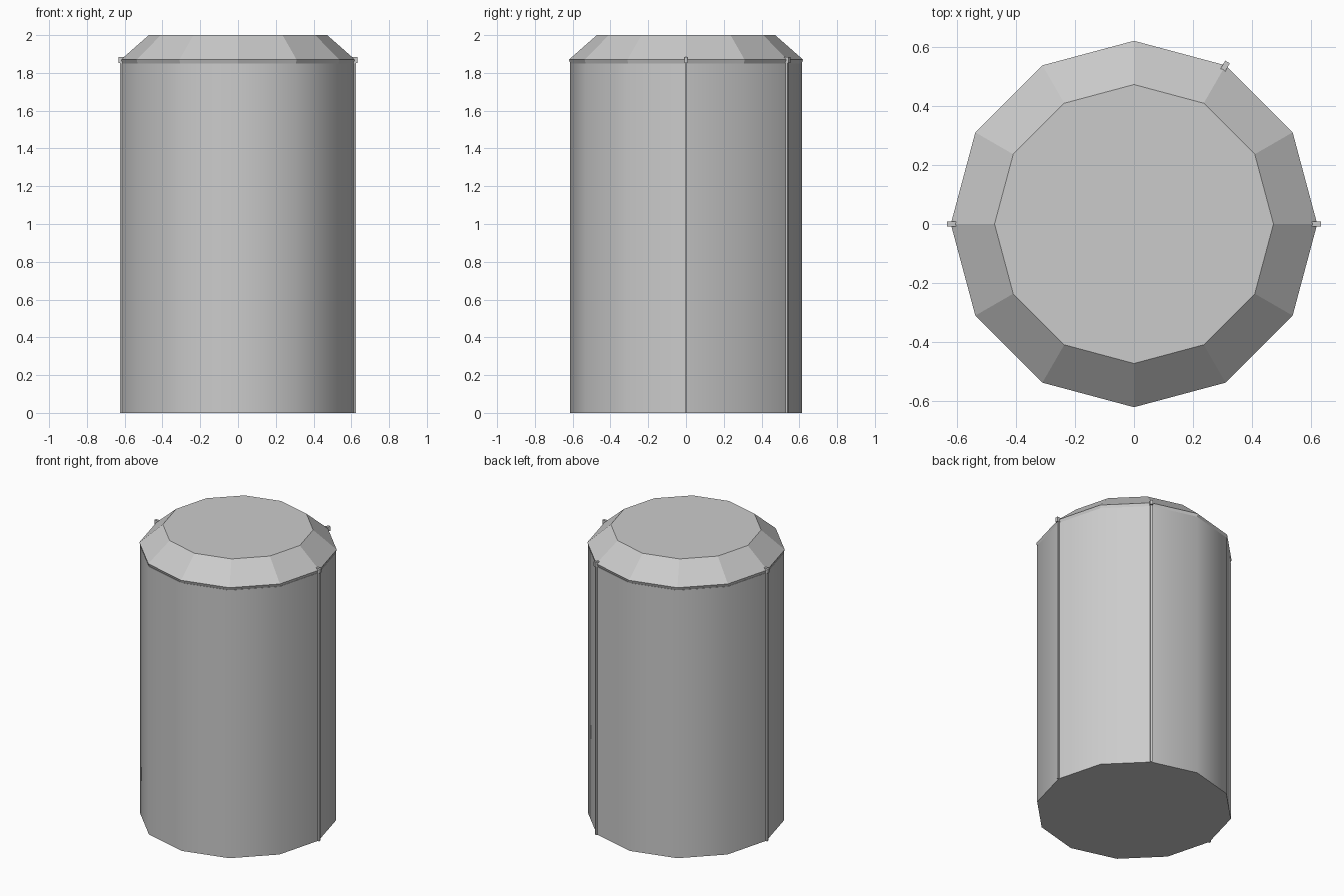
import bpy, bmesh, math
from mathutils import Matrix

if "Cube" in bpy.data.objects:
    bpy.data.objects.remove(bpy.data.objects["Cube"])

SIDES = 12

def lathe(name, profile, smooth=False):
    """Closed 12-sided solid from (radius, z) rings."""
    bm = bmesh.new()
    rings = []
    for r, z in profile:
        rings.append([bm.verts.new((r * math.cos(i * math.tau / SIDES),
                                    r * math.sin(i * math.tau / SIDES), z))
                      for i in range(SIDES)])
    for a, b in zip(rings, rings[1:]):
        for i in range(SIDES):
            j = (i + 1) % SIDES
            f = bm.faces.new((a[i], a[j], b[j], b[i]))
            f.smooth = smooth
    bm.faces.new(rings[0][::-1])
    bm.faces.new(rings[-1])
    # hard edges at the rims and along the seam strips
    for e in bm.edges:
        if any(len(f.verts) > 4 for f in e.link_faces):
            e.smooth = False
        a, b = e.verts
        if abs(a.co.z - b.co.z) > 0.5:
            ang = round(math.degrees(math.atan2(a.co.y, a.co.x))) % 360
            e.smooth = ang not in (0, 60, 180)
    me = bpy.data.meshes.new(name)
    bm.to_mesh(me)
    bm.free()
    ob = bpy.data.objects.new(name, me)
    bpy.context.collection.objects.link(ob)
    return ob

def radial_box(name, angle, r0, r1, width, z0, z1):
    """Box lying between two radii, turned to face outward."""
    bm = bmesh.new()
    bmesh.ops.create_cube(bm, size=1)
    m = (Matrix.Rotation(math.radians(angle), 4, 'Z')
         @ Matrix.Translation(((r0 + r1) / 2, 0, (z0 + z1) / 2))
         @ Matrix.Diagonal((r1 - r0, width, z1 - z0, 1)))
    bm.transform(m)
    me = bpy.data.meshes.new(name)
    bm.to_mesh(me)
    bm.free()
    bpy.context.collection.objects.link(bpy.data.objects.new(name, me))

# smooth drum body
lathe("body", [(0.615, 0), (0.615, 1.85)], smooth=True)

# faceted cap: narrow undercut lip, then a wide chamfer
lathe("cap", [(0.611, 1.845), (0.62, 1.87), (0.472, 2.0)])

# thin vertical seam strips with a small clip at the rim
for n, angle in enumerate((0, 60, 180)):
    radial_box(f"seam_strip_{n}", angle, 0.60, 0.624, 0.013, 0, 1.86)
    radial_box(f"seam_clip_{n}", angle, 0.60, 0.633, 0.018, 1.853, 1.884)
